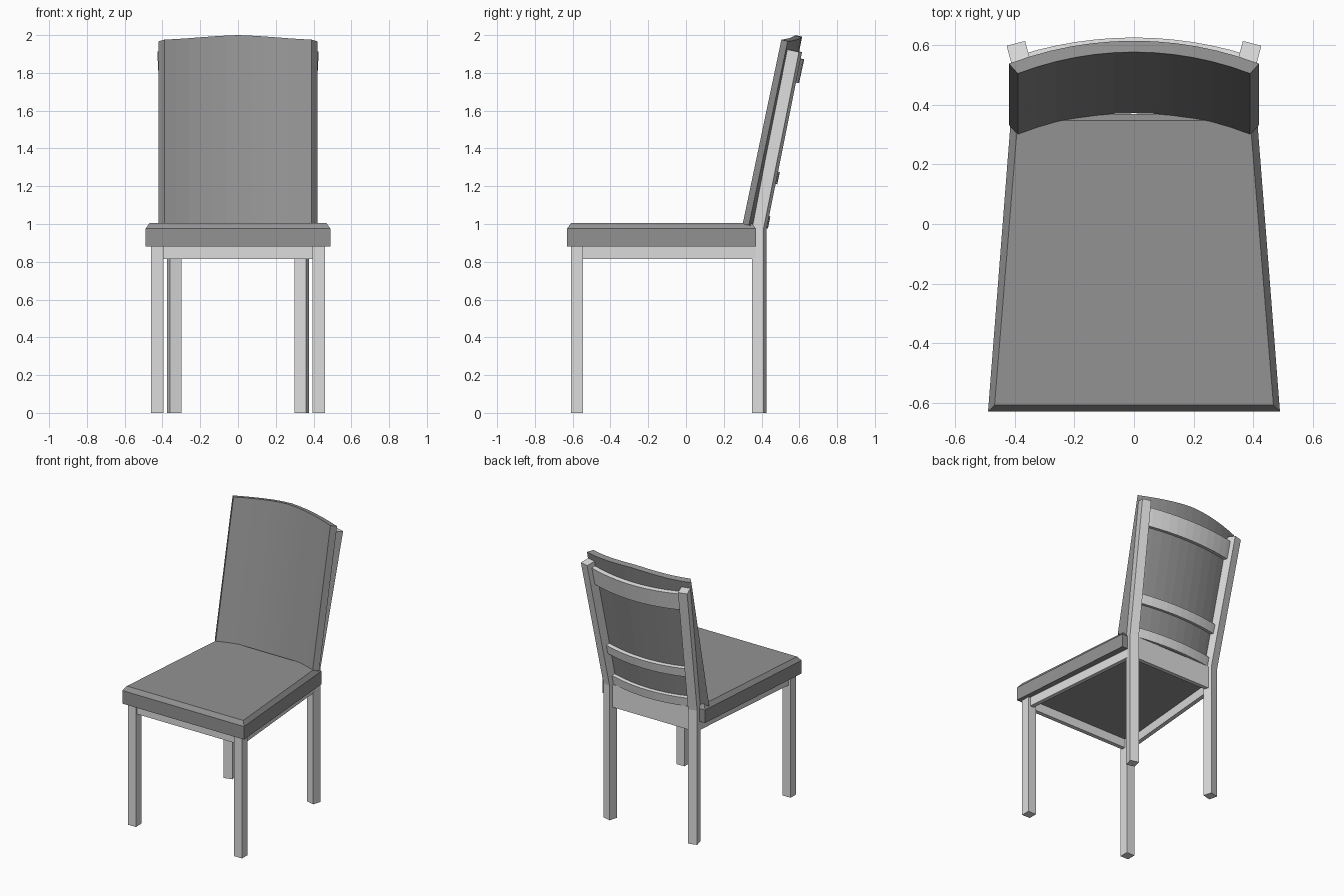
import bpy, bmesh, math

if "Cube" in bpy.data.objects:
    bpy.data.objects.remove(bpy.data.objects["Cube"])


def material(name, v):
    m = bpy.data.materials.new(name)
    m.diffuse_color = (v, v, v, 1)
    m.use_nodes = True
    m.node_tree.nodes["Principled BSDF"].inputs["Base Color"].default_value = m.diffuse_color
    return m


FRAME = material("light grey frame", 0.72)
FABRIC = material("mid grey upholstery", 0.29)


def loft(name, rings, mat):
    """Solid skinned through matching rings of points, with capped ends."""
    bm = bmesh.new()
    rows = [[bm.verts.new(p) for p in r] for r in rings]
    n = len(rows[0])
    for a, b in zip(rows, rows[1:]):
        for i in range(n):
            j = (i + 1) % n
            bm.faces.new((a[i], a[j], b[j], b[i]))
    caps = [bm.faces.new(rows[0]), bm.faces.new(rows[-1])]
    bmesh.ops.triangulate(bm, faces=caps)
    bmesh.ops.recalc_face_normals(bm, faces=bm.faces)
    me = bpy.data.meshes.new(name)
    bm.to_mesh(me)
    bm.free()
    me.materials.append(mat)
    ob = bpy.data.objects.new(name, me)
    bpy.context.collection.objects.link(ob)
    return ob


def prism(name, pts, z0, z1, mat):
    return loft(name, [[(x, y, z) for x, y in pts] for z in (z0, z1)], mat)


def rect(x0, x1, y0, y1):
    return [(x0, y0), (x1, y0), (x1, y1), (x0, y1)]


# Seat cushion: tapered slab with a chamfered top edge
def seat_ring(z, inset):
    f, b = 0.49 - inset, 0.412 - inset
    y0, y1 = -0.63 + inset, 0.37 - inset
    return [(-f, y0, z), (f, y0, z), (b, y1, z), (-b, y1, z)]


loft("seat", [seat_ring(0.88, 0), seat_ring(0.975, 0), seat_ring(1.005, 0.022)], FABRIC)

# Backrest pad: curved section with chamfered sides, leaning back
SEG = 12


def arc(half, y_mid, sag, seg=SEG):
    r = (half * half + sag * sag) / (2 * sag)
    xs = [half * (2 * i / seg - 1) for i in range(seg + 1)]
    return [(x, y_mid - r + math.sqrt(r * r - x * x)) for x in xs]


section = [(x, y, 0) for x, y in arc(0.39, 0.372, 0.072)]
section += [(x, y, 0.008) for x, y in reversed(arc(0.42, 0.41, 0.077))]


def crest(x):
    t = min(abs(x) / 0.42, 1)
    return 0.5 * (1 - t) + 0.25 * (1 + math.cos(math.pi * t))


loft("backrest_pad", [
    [(x, y, 1.0 - 0.2 * (y - 0.30)) for x, y, d in section],
    [(x, y + 0.205, 1.975 + 0.025 * crest(x) - d) for x, y, d in section],
], FABRIC)

# Legs: straight in front, turned and kinked backwards behind
ANGLE, LEAN, BEND = math.radians(15), 0.207, 0.98
W = 0.032
for side, s in (("left", -1), ("right", 1)):
    prism("front_leg_" + side, rect(s * 0.46, s * 0.395, -0.61, -0.545), 0, 0.88, FRAME)

    def post_ring(z, shift, tilt):
        ring = []
        for u, v in rect(-W, W, -W, W):
            w = v + shift
            x = 0.338 + u * math.cos(ANGLE) + w * math.sin(ANGLE)
            y = 0.388 - u * math.sin(ANGLE) + w * math.cos(ANGLE)
            ring.append((s * x, y, z - tilt * v))
        return ring

    loft("back_post_" + side, [
        post_ring(0, 0, 0),
        post_ring(BEND, 0, LEAN / 2),
        post_ring(1.917, LEAN * (1.917 - BEND), LEAN),
    ], FRAME)

    # Side aprons follow the seat taper
    prism("side_apron_" + side,
          [(s * 0.445, -0.55), (s * 0.415, -0.55), (s * 0.335, 0.375), (s * 0.365, 0.375)],
          0.815, 0.88, FRAME)

# Front and back aprons
prism("front_apron", rect(-0.40, 0.40, -0.595, -0.565), 0.815, 0.88, FRAME)
prism("back_apron", rect(-0.33, 0.33, 0.372, 0.402), 0.815, 0.98, FRAME)


# Curved slats spanning between the posts
def slat_ring(z):
    d = max(z - BEND, 0)
    half = 0.338 + 0.0535 * d
    y_end = 0.388 + 0.2 * d
    sag = half * half / 2.5
    y_mid = y_end + sag
    pts = arc(half, y_mid - 0.03, sag) + arc(half, y_mid, sag)[::-1]
    return [(x, y, z - 0.2 * (y - y_mid)) for x, y in pts]


for name, z0, z1 in (("top_rail", 1.745, 1.872), ("middle_slat", 1.21, 1.275),
                     ("lower_slat", 0.975, 1.04)):
    loft(name, [slat_ring(z0), slat_ring(z1)], FRAME)
